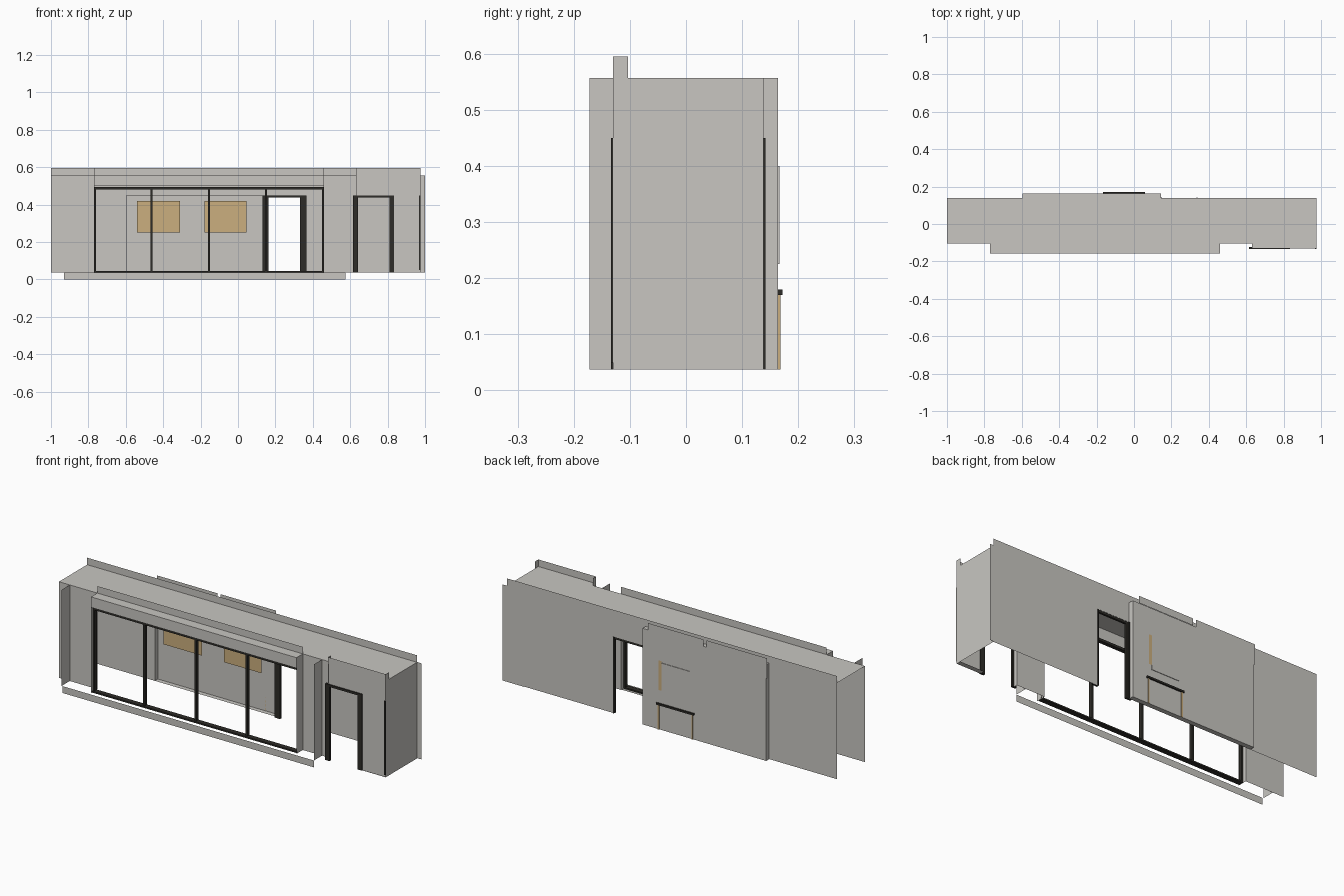
import bpy, bmesh

cube = bpy.data.objects.get("Cube")
if cube:
    bpy.data.objects.remove(cube, do_unlink=True)


def material(name, rgb):
    m = bpy.data.materials.new(name)
    m.use_nodes = True
    m.diffuse_color = (*rgb, 1)
    m.node_tree.nodes["Principled BSDF"].inputs["Base Color"].default_value = (*rgb, 1)
    return m


GREY = material("warm_grey_plaster", (0.58, 0.565, 0.535))
DARK = material("dark_metal", (0.027, 0.025, 0.021))
TAN = material("tan_wood", (0.60, 0.43, 0.21))


def block(name, mat, x, y, z):
    """Box between extents; a single-number extent makes a flat sheet."""
    spans = [s if isinstance(s, tuple) else (s,) for s in (x, y, z)]
    bm = bmesh.new()
    verts = [bm.verts.new((a, b, c)) for a in spans[0] for b in spans[1] for c in spans[2]]
    bmesh.ops.convex_hull(bm, input=verts) if len(verts) == 8 else bm.faces.new(
        [verts[i] for i in (0, 1, 3, 2)])
    bmesh.ops.dissolve_limit(bm, angle_limit=0.01, verts=bm.verts, edges=bm.edges)
    bmesh.ops.recalc_face_normals(bm, faces=bm.faces)
    mesh = bpy.data.meshes.new(name)
    bm.to_mesh(mesh)
    bm.free()
    mesh.materials.append(mat)
    ob = bpy.data.objects.new(name, mesh)
    bpy.context.collection.objects.link(ob)
    return ob


BASE, TOP, CAP = 0.037, 0.557, 0.595      # floor line, ceiling, parapet
FRONT, BACK, ALCOVE = -0.103, 0.138, 0.164
FULL = (BASE, TOP)
WIN = (-0.77, 0.46)                       # window bay
DOOR = (0.63, 0.975)                      # entrance bay
BAY, GLAZE = -0.157, -0.13

# Shell: ceiling, side wall, front wall pieces
block("ceiling", GREY, (-1, 0.975), (FRONT, BACK), TOP)
block("side_wall", GREY, 0.975, (GLAZE, BACK), FULL)
block("front_wall_outer", GREY, (-1, WIN[0]), FRONT, FULL)
block("front_wall_pier", GREY, (WIN[1], DOOR[0]), FRONT, FULL)

# Base strip and projecting fins at its ends
block("base_strip", GREY, (-0.93, 0.575), -0.172, (0, BASE))
for side, x in (("outer", -0.935), ("inner", 0.575)):
    block("fin_" + side, GREY, x, (-0.172, FRONT), FULL)

# Window bay: cheeks, top, fascia, soffit, parapet
for side, x in zip(("outer", "inner"), WIN):
    block("bay_cheek_" + side, GREY, x, (BAY, FRONT), FULL)
block("bay_top", GREY, WIN, (BAY, FRONT), TOP)
block("bay_fascia", GREY, WIN, BAY, (0.5, TOP))
block("bay_soffit", GREY, WIN, (BAY, GLAZE), 0.5)
block("bay_head", GREY, WIN, GLAZE, (0.49, TOP))
block("bay_parapet", GREY, WIN, FRONT, (TOP, CAP))

# Window frame: rails and posts
block("window_sill", DARK, WIN, (-0.15, -0.122), (BASE, 0.045))
block("window_head", DARK, WIN, (-0.142, -0.122), (0.482, 0.495))
for i, x in enumerate((-0.765, -0.463, -0.155, 0.15, 0.455)):
    block(f"window_post_{i}", DARK, (x - 0.005, x + 0.005), (-0.142, -0.122), (BASE, 0.49))

# Entrance bay: parapet with returns, side panel, lintel, sill
block("entrance_parapet", GREY, DOOR, GLAZE, (TOP, CAP))
for side, x in zip(("inner", "outer"), DOOR):
    block("parapet_return_" + side, GREY, x, (GLAZE, FRONT), (TOP, CAP))
block("entrance_top", GREY, DOOR, (GLAZE, FRONT), TOP)
block("entrance_lintel", GREY, DOOR, -0.128, (0.45, TOP))
block("entrance_cheek", GREY, DOOR[0], (GLAZE, FRONT), FULL)
block("entrance_panel", GREY, (0.83, DOOR[1]), -0.128, (BASE, 0.45))
block("entrance_floor", GREY, (0.83, DOOR[1]), (GLAZE, FRONT), BASE)
block("corner_trim", DARK, (0.968, 0.976), (-0.134, -0.13), (0.05, 0.45))


# Door frames
def door_frame(name, x0, x1, width, y, top):
    for side, a in (("left", x0), ("right", x1 - width)):
        block(f"{name}_jamb_{side}", DARK, (a, a + width), y, (BASE, top))
    block(f"{name}_head", DARK, (x0, x1), y, (top - 0.012, top))


door_frame("entrance", 0.615, 0.835, 0.026, (-0.134, -0.122), 0.45)
door_frame("rear_door", 0.13, 0.365, 0.033, (0.126, 0.137), 0.45)
for side, x in (("left", 0.145), ("right", 0.333)):
    block("rear_reveal_" + side, DARK, (x, x + 0.006), (0.126, 0.142), (BASE, 0.45))

# Back wall with door opening and alcove
block("back_wall_outer", GREY, (-1, -0.595), BACK, (BASE, CAP))
block("back_wall_inner", GREY, (0.335, 0.975), BACK, (BASE, CAP))
block("back_wall_upper", GREY, (-0.595, 0.335), BACK, (0.45, CAP))
block("back_end_panel", GREY, (0.87, 1), 0.141, FULL)

# Alcove projecting behind the back wall
block("alcove_wall_wide", GREY, (-0.595, -0.22), ALCOVE, FULL)
block("alcove_wall_narrow", GREY, (-0.22, 0.145), ALCOVE, FULL)
for side, x in (("outer", -0.595), ("inner", 0.145)):
    block("alcove_cheek_" + side, GREY, x, (BACK, ALCOVE), FULL)
block("alcove_floor", GREY, (-0.595, 0.145), (BACK, ALCOVE), BASE)
block("alcove_top", GREY, (-0.595, 0.145), (BACK, ALCOVE), TOP)
block("upper_panel_wide", GREY, (-0.6, -0.24), 0.166, (0.485, CAP))
block("upper_panel_narrow", GREY, (-0.22, 0.11), 0.166, (TOP, CAP))

# Wooden boards inside, in line with the window
for side, x in (("outer", (-0.54, -0.31)), ("inner", (-0.18, 0.045))):
    block("wood_board_" + side, TAN, x, 0.136, (0.25, 0.42))

# Rear picture panel and small table front
block("picture_panel", GREY, (-0.137, 0.03), (ALCOVE, 0.167), (0.225, 0.4))
block("picture_wood_edge", TAN, (0.03, 0.047), 0.166, (0.25, 0.41))
block("table_top", DARK, (-0.165, 0.06), (ALCOVE, 0.172), (0.17, 0.18))
for side, x in (("outer", -0.158), ("inner", 0.045)):
    block("table_leg_" + side, TAN, (x, x + 0.008), (ALCOVE, 0.168), (BASE, 0.17))
